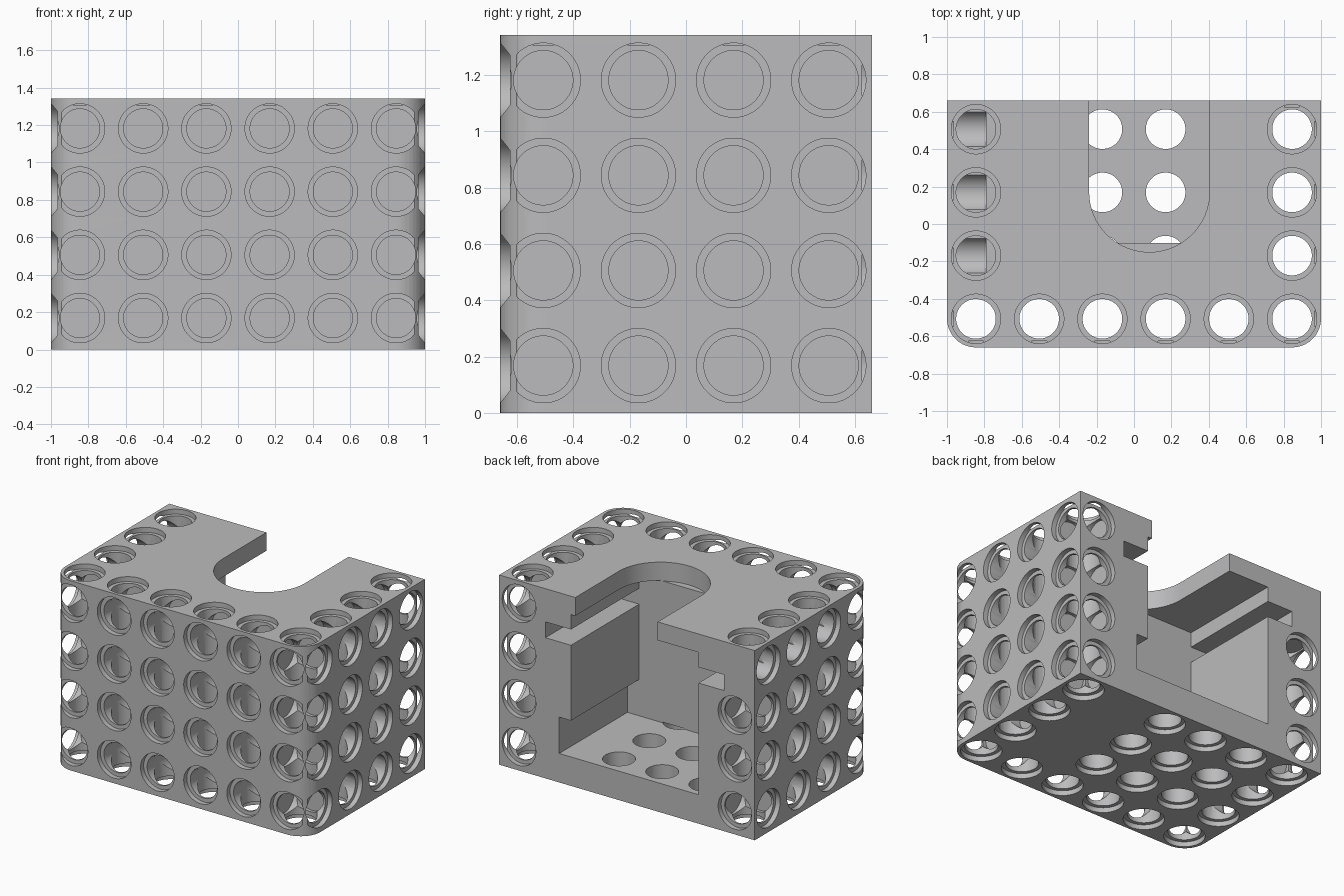
import bpy, bmesh, math
from mathutils import Matrix, Vector

cube = bpy.data.objects.get("Cube")
if cube:
    bpy.data.objects.remove(cube)

HX, HY, H = 1.0, 0.66, 1.342          # half width, half depth, height
PITCH = 0.338
XS = [PITCH * (i - 2.5) for i in range(6)]
YS = [PITCH * (i - 1.5) for i in range(4)]
ZS = [PITCH * (i + 0.5) - 0.001 for i in range(4)]
BORE, RIM, RIM_DEPTH, BLIND, SHORT = 0.106, 0.132, 0.035, 0.28, 0.21
SEG = 40
OVER = 0.05                            # cutter overshoot


def finish(name, bm):
    bmesh.ops.recalc_face_normals(bm, faces=bm.faces)
    mesh = bpy.data.meshes.new(name)
    bm.to_mesh(mesh)
    bm.free()
    obj = bpy.data.objects.new(name, mesh)
    bpy.context.collection.objects.link(obj)
    return obj


def prism(name, points, offset):
    """Extrude a closed outline of 3D points."""
    bm = bmesh.new()
    face = bm.faces.new([bm.verts.new(p) for p in points])
    new = bmesh.ops.extrude_face_region(bm, geom=[face])["geom"]
    moved = [v for v in new if isinstance(v, bmesh.types.BMVert)]
    bmesh.ops.translate(bm, verts=moved, vec=offset)
    return finish(name, bm)


def arc(cx, cy, r, start, end, steps, z):
    return [(cx + r * math.cos(t), cy + r * math.sin(t), z)
            for t in (math.radians(start + (end - start) * i / steps) for i in range(steps + 1))]


def add_bore(bm, start, direction, length, through=False, bore=BORE):
    """Add a stepped round cutter, wide at the mouth (and at the exit if it goes through)."""
    profile = [(RIM, -OVER), (RIM, RIM_DEPTH), (bore, RIM_DEPTH)]
    if through:
        profile += [(bore, length - RIM_DEPTH), (RIM, length - RIM_DEPTH), (RIM, length + OVER)]
    else:
        profile.append((bore, length))
    frame = Matrix.Translation(start) @ Vector(direction).to_track_quat("Z", "Y").to_matrix().to_4x4()
    rings = []
    for r, d in profile:
        rings.append([bm.verts.new(frame @ Vector((r * math.cos(a), r * math.sin(a), d)))
                      for a in (math.tau * (k + 0.5) / SEG for k in range(SEG))])
    for a, b in zip(rings, rings[1:]):
        for k in range(SEG):
            n = (k + 1) % SEG
            bm.faces.new((a[k], a[n], b[n], b[k]))
    bm.faces.new(rings[0])
    bm.faces.new(rings[-1])


def cut(body, cutter):
    mod = body.modifiers.new(cutter.name, "BOOLEAN")
    mod.operation, mod.solver, mod.object = "DIFFERENCE", "EXACT", cutter
    bpy.context.view_layer.update()
    deps = bpy.context.evaluated_depsgraph_get()
    mesh = bpy.data.meshes.new_from_object(body.evaluated_get(deps))
    body.modifiers.clear()
    body.data = mesh
    bpy.data.objects.remove(cutter)


# Block with two rounded front corners
R = 0.155
outline = [(HX, HY, 0), (-HX, HY, 0)]
outline += arc(-HX + R, -HY + R, R, 180, 270, 10, 0)
outline += arc(HX - R, -HY + R, R, 270, 360, 10, 0)
body = prism("housing_block", outline, (0, 0, H))

# U-shaped opening in the top
U_X, U_Y, U_R = 0.082, 0.172, 0.322
slot = [(U_X + U_R, HY + OVER, 1.208), (U_X - U_R, HY + OVER, 1.208)]
slot += arc(U_X, U_Y, U_R, 180, 360, 32, 1.208)
cut(body, prism("slot_cutter", slot, (0, 0, 0.3)))

# Cavity open at the back, with side grooves and a lower recess
section = [(-0.56, 0.205), (0.53, 0.205), (0.53, 0.462), (0.438, 0.462),
           (0.438, 0.995), (0.638, 0.995), (0.638, 1.107), (0.438, 1.107),
           (0.438, 1.212), (-0.56, 1.212), (-0.56, 1.107), (-0.76, 1.107),
           (-0.76, 0.995), (-0.56, 0.995)]
CAVITY_FRONT = -0.102
cut(body, prism("cavity_cutter", [(x, CAVITY_FRONT, z) for x, z in section],
                (0, HY + OVER - CAVITY_FRONT, 0)))

# Vertical holes
bm = bmesh.new()
for i, x in enumerate(XS):
    for j, y in enumerate(YS):
        if j == 0 or i == 5:
            add_bore(bm, (x, y, 0), (0, 0, 1), H, through=True)
        elif i == 0:
            add_bore(bm, (x, y, H), (0, 0, -1), SHORT)
            add_bore(bm, (x, y, 0), (0, 0, 1), 0.96)
        elif i < 4:
            add_bore(bm, (x, y, 0), (0, 0, 1), 0.21)
cut(body, finish("vertical_hole_cutter", bm))

# Side holes
bm = bmesh.new()
for y in YS:
    for k, z in enumerate(ZS):
        add_bore(bm, (HX, y, z), (-1, 0, 0), BLIND, bore=BORE - 0.0007)
        short = k == 3 and y > YS[0]
        add_bore(bm, (-HX, y, z), (1, 0, 0), SHORT if short else BLIND, bore=BORE - 0.0007)
cut(body, finish("side_hole_cutter", bm))

# Front holes and the two back columns
bm = bmesh.new()
for i, x in enumerate(XS):
    for k, z in enumerate(ZS):
        add_bore(bm, (x, -HY, z), (0, 1, 0), BLIND, bore=BORE - 0.0013)
        if i == 5 or (i == 0 and k < 3):
            add_bore(bm, (x, HY, z), (0, -1, 0), BLIND, bore=BORE - 0.0013)
cut(body, finish("front_back_hole_cutter", bm))

# Single plain grey
grey = bpy.data.materials.new("light_grey")
grey.use_nodes = True
color = (0.5, 0.5, 0.51, 1)
grey.diffuse_color = color
grey.node_tree.nodes["Principled BSDF"].inputs["Base Color"].default_value = color
body.data.materials.clear()
body.data.materials.append(grey)

bpy.ops.object.select_all(action="DESELECT")
body.select_set(True)
bpy.context.view_layer.objects.active = body
bpy.ops.object.shade_smooth_by_angle(angle=math.radians(25))
